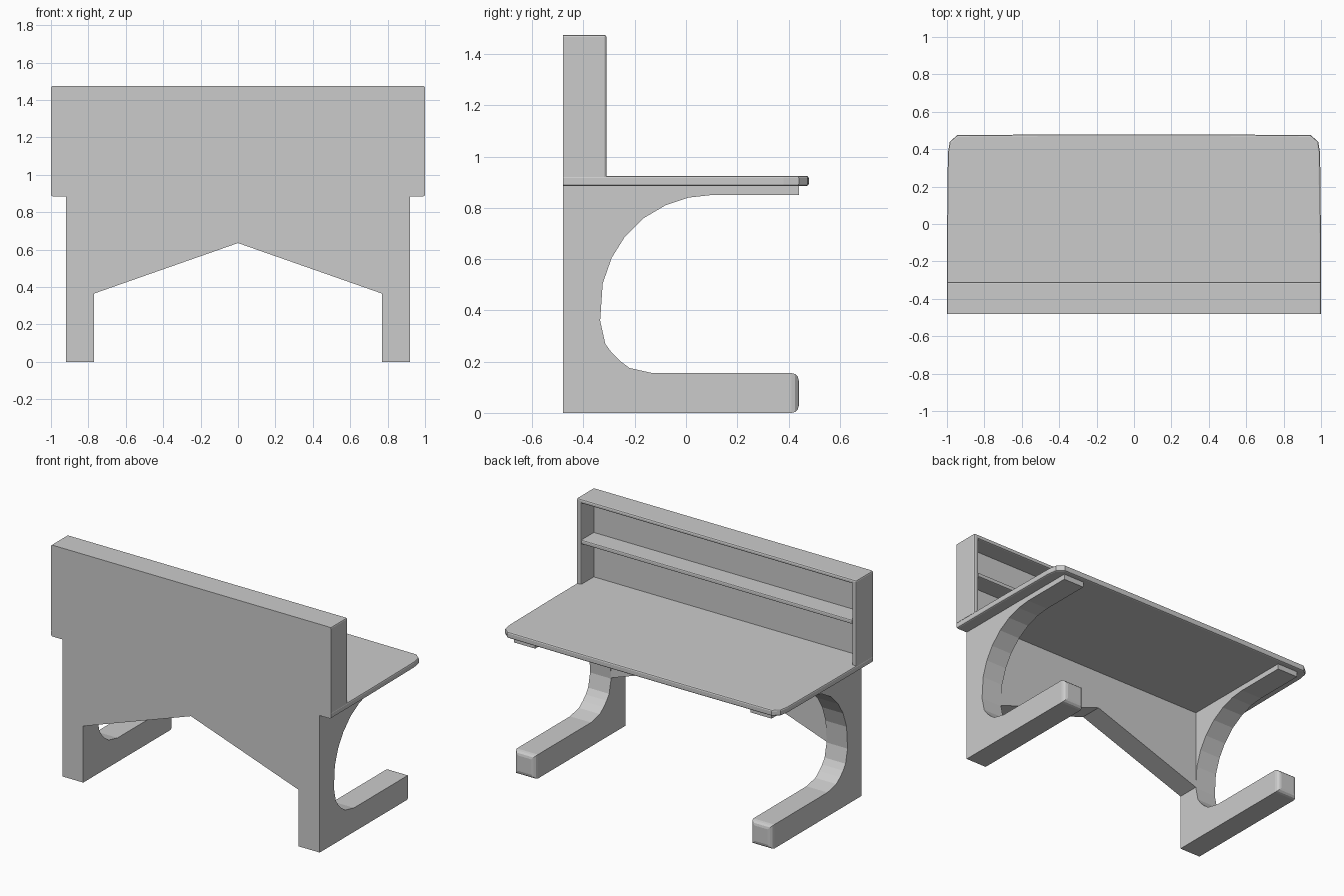
import bpy, bmesh

if "Cube" in bpy.data.objects:
    bpy.data.objects.remove(bpy.data.objects["Cube"])

# Axis maps: (u, v) profile + w depth -> xyz
XZ = lambda u, v, w: (u, w, v)
YZ = lambda u, v, w: (w, u, v)
XY = lambda u, v, w: (u, v, w)


def prism(name, pts, place, lo, hi, pick=None, width=0.01, segments=2):
    """Extrude a 2D profile from lo to hi; bevel the edges chosen by pick."""
    bm = bmesh.new()
    a = [bm.verts.new(place(u, v, lo)) for u, v in pts]
    b = [bm.verts.new(place(u, v, hi)) for u, v in pts]
    bm.faces.new(a)
    bm.faces.new(b)
    n = len(pts)
    for i in range(n):
        j = (i + 1) % n
        bm.faces.new((a[i], a[j], b[j], b[i]))
    bmesh.ops.recalc_face_normals(bm, faces=bm.faces)
    if pick:
        edges = [e for e in bm.edges if pick(e.verts[0].co, e.verts[1].co)]
        bmesh.ops.bevel(bm, geom=edges, offset=width, offset_type='OFFSET',
                        segments=segments, profile=0.5, affect='EDGES',
                        clamp_overlap=True)
    me = bpy.data.meshes.new(name)
    bm.to_mesh(me)
    bm.free()
    ob = bpy.data.objects.new(name, me)
    bpy.context.collection.objects.link(ob)
    return ob


def rect(u0, u1, v0, v1):
    return [(u0, v0), (u1, v0), (u1, v1), (u0, v1)]


# C-shaped side legs with rounded foot ends
leg = [(-.48, 0), (.44, 0), (.44, .155), (-.13, .155), (-.22, .175),
       (-.26, .205), (-.29, .235), (-.315, .27), (-.335, .36), (-.325, .505),
       (-.29, .605), (-.24, .685), (-.165, .76), (-.08, .81), (.01, .84),
       (.10, .85), (.44, .85), (.44, .887), (-.48, .887)]
legs = prism("side_legs", leg, YZ, .77, .92,
             lambda p, q: min(p.y, q.y) > .43 and max(p.z, q.z) < .2,
             .028, 3)
legs.modifiers.new("mirror", 'MIRROR').use_mirror_merge = False

# Thick panel joining the legs, with a peaked lower edge
prism("modesty_panel", [(-.77, .365), (0, .635), (.77, .365), (.77, .887),
                        (-.77, .887)], XZ, -.48, -.335)

# Desktop with clipped corners and a slightly bowed front
half = [(1, -.48), (1, -.1), (.995, .38), (.985, .44), (.945, .475), (.4, .479)]
outline = half + [(-x, y) for x, y in reversed(half)]
prism("desktop", outline, XY, .885, .925,
      lambda p, q: abs(p.z - q.z) < .001 and max(p.y, q.y) > -.47, .009)

# Shelf unit: sides and top as one arch, bevelled on the front and top corners
arch = [(-1, .92), (-1, 1.475), (1, 1.475), (1, .92), (.967, .92),
        (.967, 1.448), (-.967, 1.448), (-.967, .92)]
prism("shelf_frame", arch, XZ, -.48, -.31,
      lambda p, q: (min(p.y, q.y) > -.32 and max(p.z, q.z) > .93)
      or (min(p.z, q.z) > 1.46 and abs(p.x - q.x) < .001), .009)
prism("shelf_back", rect(-.967, .967, .92, 1.448), XZ, -.48, -.44)
prism("shelf", rect(-.967, .967, 1.185, 1.212), XZ, -.44, -.312,
      lambda p, q: min(p.y, q.y) > -.32 and abs(p.x - q.x) > 1, .007)
